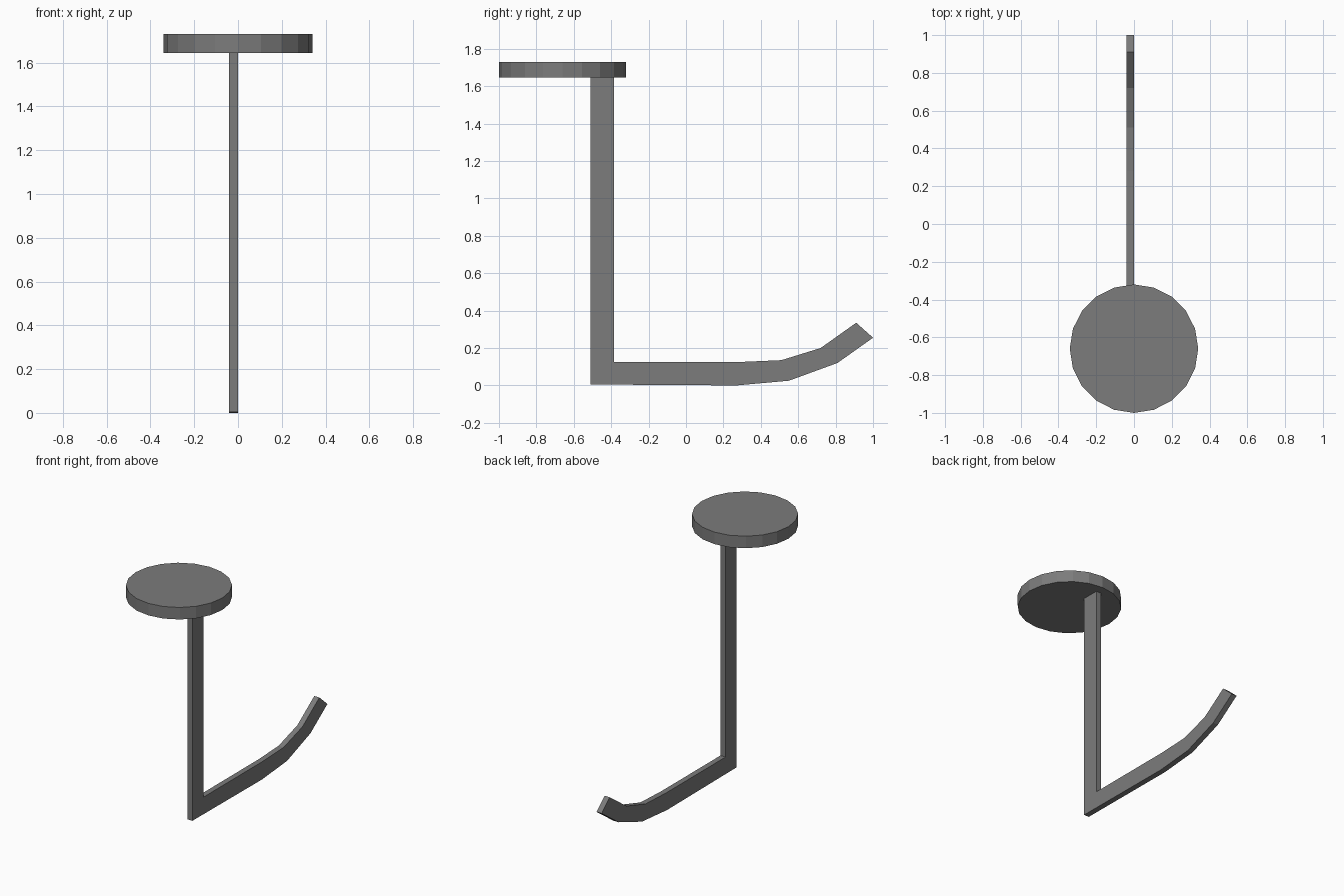
import bpy
import bmesh
from mathutils import Matrix

default = bpy.data.objects.get("Cube")
if default:
    bpy.data.objects.remove(default, do_unlink=True)

# Single grey metal colour
GREY = (0.2, 0.2, 0.2, 1.0)
metal = bpy.data.materials.new("grey_metal")
metal.use_nodes = True
metal.diffuse_color = GREY
metal.node_tree.nodes["Principled BSDF"].inputs["Base Color"].default_value = GREY


def add_object(name, bm):
    bmesh.ops.recalc_face_normals(bm, faces=bm.faces)
    mesh = bpy.data.meshes.new(name)
    bm.to_mesh(mesh)
    bm.free()
    mesh.materials.append(metal)
    obj = bpy.data.objects.new(name, mesh)
    bpy.context.collection.objects.link(obj)
    return obj


# Flat bar: upright stem, then a foot that curls up at the back (y, z profile)
BAR_LEFT, BAR_RIGHT = -0.04, 0.0
STEM_TOP = 1.645
profile = [
    (-0.51, STEM_TOP), (-0.51, 0.005), (0.27, 0.0), (0.55, 0.025),
    (0.81, 0.12), (1.0, 0.255), (0.91, 0.335), (0.72, 0.2),
    (0.51, 0.135), (0.28, 0.125), (-0.385, 0.125), (-0.385, STEM_TOP),
]
bm = bmesh.new()
face = bm.faces.new([bm.verts.new((BAR_LEFT, y, z)) for y, z in profile])
side = bmesh.ops.extrude_face_region(bm, geom=[face], use_keep_orig=True)
moved = [v for v in side["geom"] if isinstance(v, bmesh.types.BMVert)]
bmesh.ops.translate(bm, verts=moved, vec=(BAR_RIGHT - BAR_LEFT, 0, 0))
add_object("hook_bar", bm)

# Round plate on top of the stem
bm = bmesh.new()
bmesh.ops.create_cone(bm, cap_ends=True, segments=20, radius1=0.34, radius2=0.34,
                      depth=0.085, matrix=Matrix.Translation((0, -0.66, 1.6875)))
add_object("round_plate", bm)
